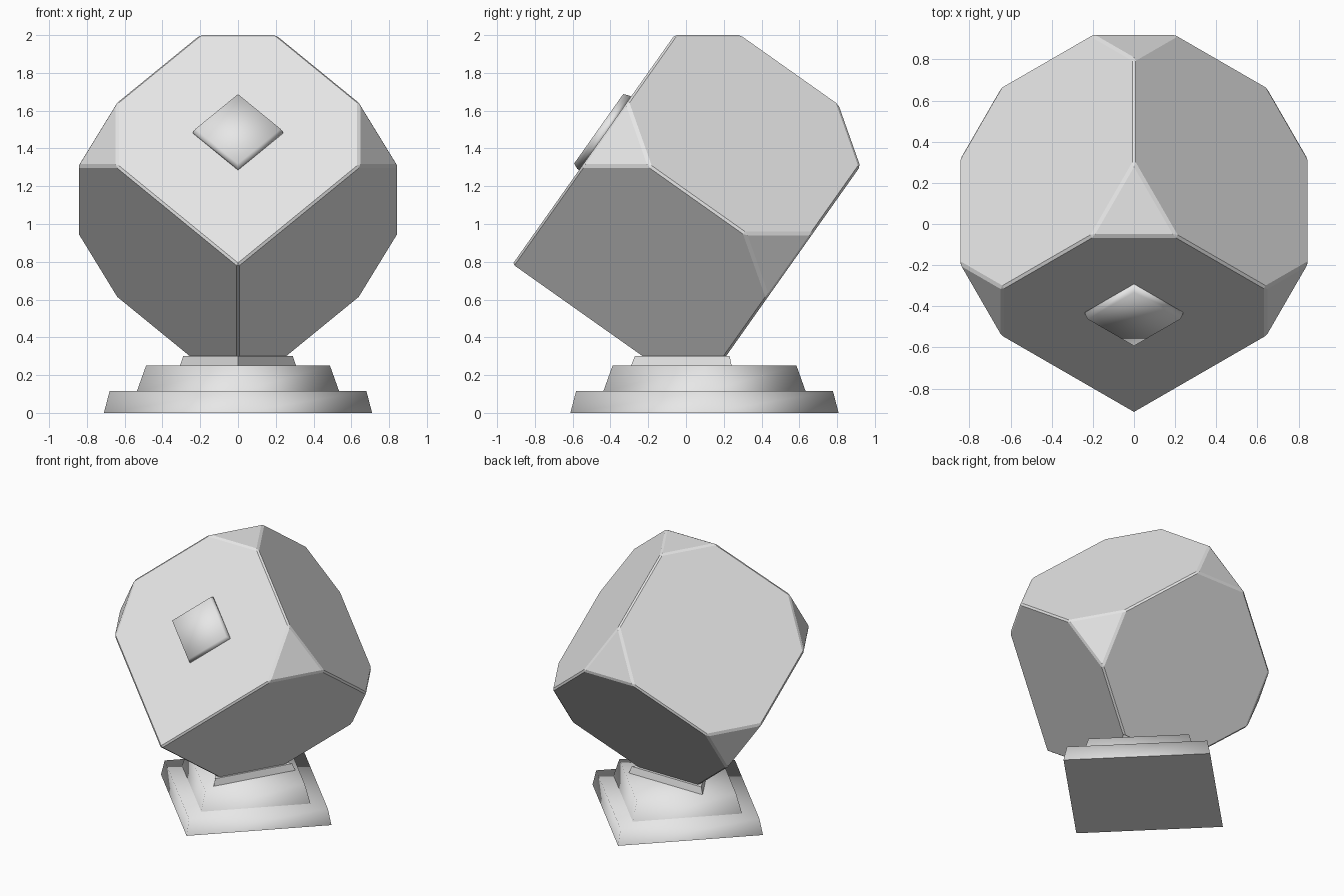
import bpy, bmesh, math
from mathutils import Vector, Matrix

if "Cube" in bpy.data.objects:
    bpy.data.objects.remove(bpy.data.objects["Cube"], do_unlink=True)

grey = bpy.data.materials.new("light_grey")
grey.use_nodes = True
grey.diffuse_color = (0.8, 0.8, 0.8, 1)
grey.node_tree.nodes["Principled BSDF"].inputs["Base Color"].default_value = (0.8, 0.8, 0.8, 1)


def add_object(name, bm, matrix=Matrix(), smooth=None):
    """Turn a bmesh into a linked object, optionally smooth below an angle."""
    bmesh.ops.recalc_face_normals(bm, faces=bm.faces)
    bm.transform(matrix)
    mesh = bpy.data.meshes.new(name)
    bm.to_mesh(mesh)
    bm.free()
    mesh.materials.append(grey)
    obj = bpy.data.objects.new(name, mesh)
    bpy.context.collection.objects.link(obj)
    if smooth is not None:
        bpy.ops.object.select_all(action='DESELECT')
        obj.select_set(True)
        bpy.context.view_layer.objects.active = obj
        bpy.ops.object.shade_smooth_by_angle(angle=math.radians(smooth))
    return obj


def frustum(sides, rings, turn):
    """Closed tapered prism from (radius, z) rings; turn is the first corner's angle."""
    bm = bmesh.new()
    loops = []
    for r, z in rings:
        angles = [math.radians(turn) + 2 * math.pi * i / sides for i in range(sides)]
        loops.append([bm.verts.new((r * math.cos(t), r * math.sin(t), z)) for t in angles])
    for lo, hi in zip(loops, loops[1:]):
        for i in range(sides):
            j = (i + 1) % sides
            bm.faces.new((lo[i], lo[j], hi[j], hi[i]))
    bm.faces.new(loops[0][::-1])
    bm.faces.new(loops[-1])
    return bm


# Stepped plinth: square tiers with their corners on the axes
plinth = Matrix.Translation((0, 0.098, 0))
add_object("plinth_lower", frustum(4, [(0.71, 0), (0.68, 0.115)], 0), plinth, 95)
add_object("plinth_upper", frustum(4, [(0.537, 0.11), (0.487, 0.25)], 0), plinth, 95)

# Triangular socket under the block, one corner to the front
add_object("socket", frustum(3, [(0.357, 0.245), (0.335, 0.30)], -90),
           Matrix.Translation((0, 0.064, 0)))

# Block: a cube balanced on one corner, every corner cut off but the lower front one
EDGE, CUT = 1.204, 0.295
h = EDGE / 2
bm = bmesh.new()
for sx in (-1, 1):
    for sy in (-1, 1):
        for sz in (-1, 1):
            corner = Vector((sx, sy, sz)) * h
            if (sx, sy, sz) == (1, -1, -1):
                bm.verts.new(corner)
                continue
            for axis in range(3):
                p = corner.copy()
                p[axis] -= math.copysign(CUT, p[axis])
                bm.verts.new(p)
bmesh.ops.convex_hull(bm, input=bm.verts)
bmesh.ops.dissolve_limit(bm, angle_limit=0.02, verts=bm.verts, edges=bm.edges)

# Columns are the three upward face normals: front, back left, back right
a, b, c, d = math.sqrt(2 / 3), math.sqrt(1 / 3), math.sqrt(1 / 2), math.sqrt(1 / 6)
tilt = Matrix(((0, c, -c), (-a, d, d), (b, b, b))).to_4x4()
centre = Vector((0, 0.06, 1.128))
block = add_object("block", bm, Matrix.Translation(centre) @ tilt)
bevel = block.modifiers.new("edge_chamfer", 'BEVEL')
bevel.width = 0.012
bevel.segments = 1
bevel.limit_method = 'ANGLE'
bevel.angle_limit = math.radians(30)

# Square stud in the middle of the front face, its corners up, down and sideways
normal = Vector((0, -a, b))
up = Vector((0, b, a))
facing = Matrix((Vector((1, 0, 0)), up, normal)).transposed().to_4x4()
stud_at = Matrix.Translation(centre + normal * h + Vector((0, 0, 0.006))) @ facing
add_object("front_stud", frustum(4, [(0.238, -0.01), (0.238, 0.008), (0.225, 0.038)], 0),
           stud_at, 95)
